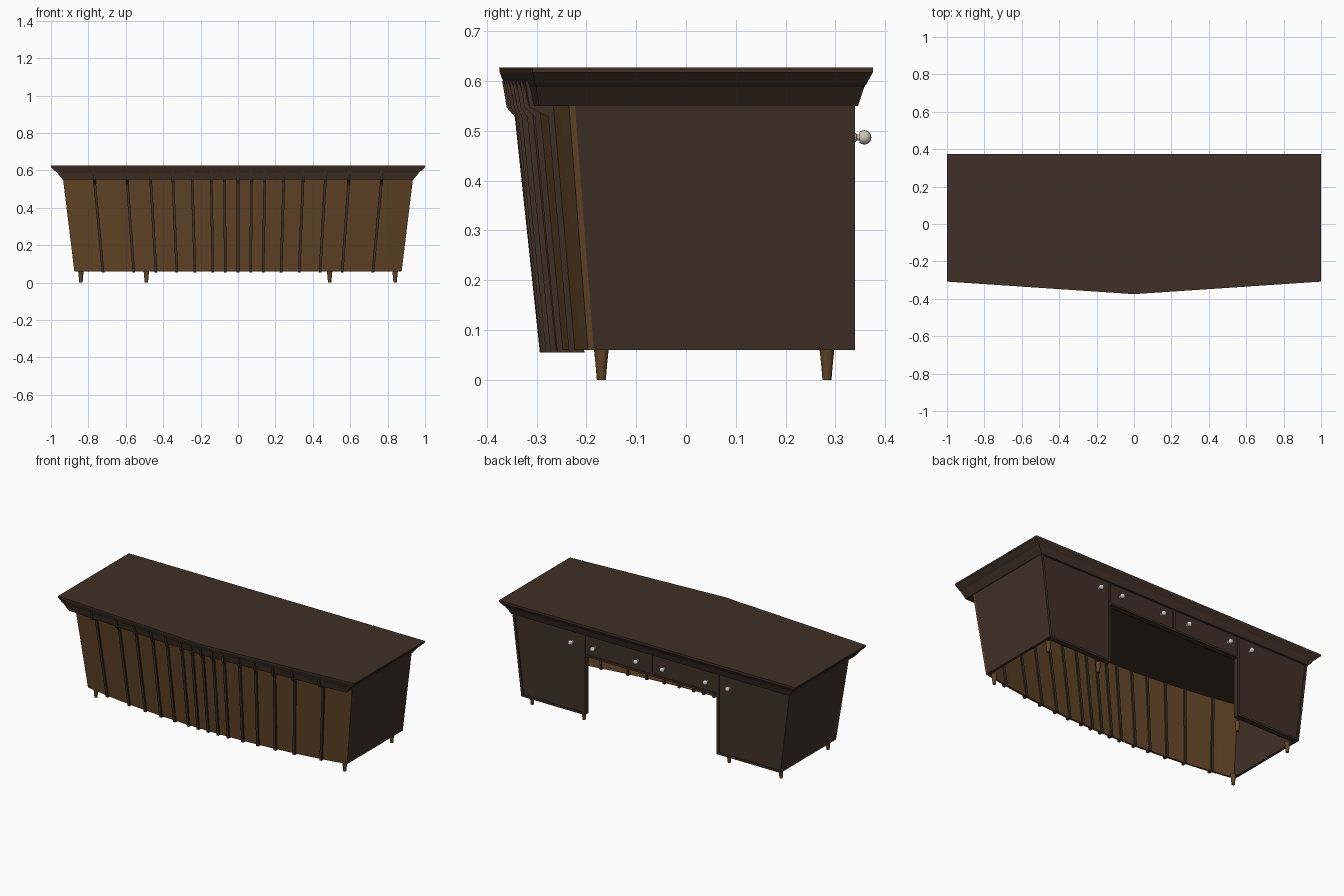
import bpy, bmesh, math
from mathutils import Vector

if "Cube" in bpy.data.objects:
    bpy.data.objects.remove(bpy.data.objects["Cube"])


def material(name, rgb):
    m = bpy.data.materials.new(name)
    m.diffuse_color = (*rgb, 1)
    m.use_nodes = True
    m.node_tree.nodes["Principled BSDF"].inputs["Base Color"].default_value = m.diffuse_color
    return m


DARK = material("dark wood", (0.05, 0.03, 0.02))
BROWN = material("brown wood", (0.12, 0.058, 0.02))
METAL = material("pale metal", (0.6, 0.56, 0.5))


def loft(name, rings, mat, smooth=False):
    """Closed solid through rings with equal point counts."""
    bm = bmesh.new()
    vr = [[bm.verts.new(p) for p in r] for r in rings]
    n = len(rings[0])
    for a, b in zip(vr, vr[1:]):
        for i in range(n):
            j = (i + 1) % n
            bm.faces.new((a[i], a[j], b[j], b[i]))
    bm.faces.new(vr[0][::-1])
    bm.faces.new(vr[-1])
    bmesh.ops.recalc_face_normals(bm, faces=bm.faces)
    me = bpy.data.meshes.new(name)
    bm.to_mesh(me)
    bm.free()
    me.materials.append(mat)
    ob = bpy.data.objects.new(name, me)
    bpy.context.collection.objects.link(ob)
    if smooth:
        bpy.ops.object.select_all(action='DESELECT')
        ob.select_set(True)
        bpy.context.view_layer.objects.active = ob
        bpy.ops.object.shade_smooth_by_angle(angle=math.radians(35))
    return ob


def turned(name, origin, axis, profile, mat, sides=16):
    """Round part from (distance, radius) pairs along an axis."""
    axis = Vector(axis)
    u = Vector((1, 0, 0))
    v = axis.cross(u)
    rings = []
    for d, r in profile:
        c = Vector(origin) + axis * d
        rings.append([c + r * (u * math.cos(t) + v * math.sin(t))
                      for t in (math.tau * k / sides for k in range(sides))])
    return loft(name, rings, mat, True)


def slab(name, bottom, top, z0, z1, y0, y1, mat):
    """Upright board: x ranges at bottom and top may differ."""
    return loft(name, [[(x[0], y0, z), (x[1], y0, z), (x[1], y1, z), (x[0], y1, z)]
                       for x, z in ((bottom, z0), (top, z1))], mat)


def lean(z):
    """0 at the carcass bottom, 1 under the cornice."""
    return (z - 0.06) / 0.49


def half_width(z):
    return 0.875 + 0.06 * lean(z)


def front_y(x, z):
    """Bowed, leaning front surface."""
    t = lean(z)
    return -0.283 - 0.052 * t + (0.086 + 0.014 * t) * (x / half_width(z)) ** 2


# Desk top with moulded edge and pointed front
top_rings = []
for z, hx, yc, ye, yb in ((0.55, 0.938, -0.352, -0.295, 0.345),
                          (0.588, 0.968, -0.362, -0.301, 0.358),
                          (0.594, 0.976, -0.365, -0.303, 0.362),
                          (0.617, 1.0, -0.374, -0.308, 0.375),
                          (0.627, 1.0, -0.375, -0.308, 0.375)):
    top_rings.append([(-hx, ye, z), (0, yc, z), (hx, ye, z), (hx, yb, z), (-hx, yb, z)])
loft("desk_top", top_rings, DARK)

# Bowed front panel
N = 32
rings = []
for z in (0.06, 0.55):
    xs = [half_width(z) * (2 * i / N - 1) for i in range(N + 1)]
    rings.append([(x, front_y(x, z), z) for x in xs]
                 + [(x, front_y(x, z) + 0.012, z) for x in reversed(xs)])
loft("front_panel", rings, BROWN, True)

# Ribs over the front panel, continuing up the cornice
for x in (0, 0.072, 0.143, 0.245, 0.348, 0.467, 0.593, 0.768):
    for s in ((1,) if x == 0 else (-1, 1)):
        rings = []
        for z in (0.055, 0.528, 0.547, 0.6):
            px = s * x * (0.94 + 0.06 * min(1, lean(z)))
            back = front_y(px, min(z, 0.55)) + 0.02
            if z < 0.53:
                yf = front_y(px, z) - 0.011
            else:
                yf = -0.36 - 0.009 * (z - 0.547) / 0.053 + 0.06 * x
            w = 0.007
            rings.append([(px - w, yf, z), (px + w, yf, z), (px + w, back, z), (px - w, back, z)])
        loft("front_rib", rings, DARK)

knob_profile = [(0, 0.009), (0.004, 0.009), (0.006, 0.006), (0.012, 0.006)] + [
    (0.021 - 0.014 * math.cos(a), 0.014 * math.sin(a) + 0.0005)
    for a in (math.pi * k / 8 for k in range(2, 9))]

for s in (-1, 1):
    # Leaning side panels
    rings = []
    for z, yf in ((0.06, -0.195), (0.55, -0.233)):
        o, i = s * half_width(z), s * (half_width(z) - 0.015)
        rings.append([(o, yf, z), (o, 0.306, z), (i, 0.306, z), (i, yf, z)])
    loft("side_panel", rings, DARK)

    # Doors with stiles and rails
    slab("door", (s * 0.45, s * 0.87), (s * 0.45, s * 0.93), 0.062, 0.55, 0.306, 0.333, DARK)
    slab("outer_stile", (s * 0.86, s * 0.875), (s * 0.92, s * 0.935), 0.06, 0.55, 0.306, 0.339, DARK)
    slab("inner_stile", (s * 0.445, s * 0.46), (s * 0.445, s * 0.46), 0.06, 0.55, 0.306, 0.339, DARK)
    slab("door_rail", (s * 0.46, s * 0.86), (s * 0.46, s * 0.862), 0.06, 0.072, 0.306, 0.339, DARK)

    # Drawer fronts
    slab("drawer_front", (s * 0.008, s * 0.445), (s * 0.008, s * 0.445), 0.425, 0.55, 0.306, 0.333, DARK)

    # Knobs
    for x, y in ((0.53, 0.333), (0.38, 0.333), (0.09, 0.333)):
        turned("knob", (s * x, y + 0.004, 0.487), (0, 1, 0), knob_profile, METAL)

    # Tapered legs
    for x, y in ((0.84, -0.17), (0.84, 0.283), (0.49, 0.283)):
        turned("leg", (s * x, y, 0), (0, 0, 1), [(0, 0.009), (0.035, 0.012), (0.063, 0.015)], BROWN)

# Frame around the drawers
slab("drawer_rail", (-0.445, 0.445), (-0.445, 0.445), 0.418, 0.43, 0.306, 0.339, DARK)
slab("drawer_divider", (-0.008, 0.008), (-0.008, 0.008), 0.43, 0.55, 0.306, 0.339, DARK)
